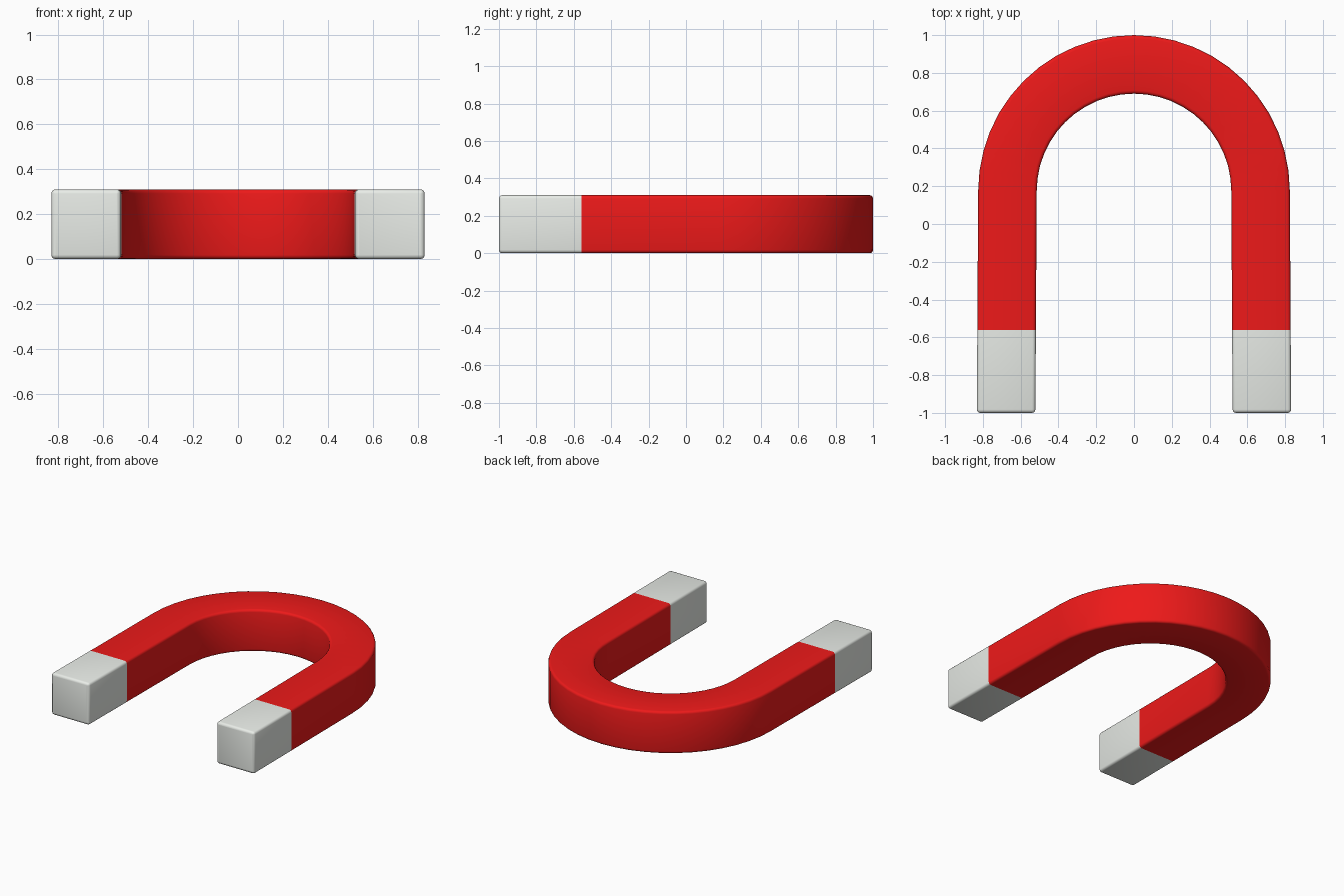
import bpy, bmesh
from math import sin, cos, pi, radians
from mathutils import Vector

if "Cube" in bpy.data.objects:
    bpy.data.objects.remove(bpy.data.objects["Cube"])

W = 0.31        # square bar thickness
R = 0.018       # edge rounding
MID = 0.67      # radius of the bend's centre line
CY = 0.175      # bend centre
SEAM = -0.56    # where the pole tips begin
STEPS = 24


def section(inset=0.0):
    """Rounded square (across, up), shrunk by inset."""
    h, r = W / 2 - inset, max(R - inset, 0.001)
    pts = []
    for q in range(4):
        sx, sy = ((1, 1), (-1, 1), (-1, -1), (1, -1))[q]
        for k in range(4):
            a = q * pi / 2 + k * pi / 6
            pts.append((sx * (h - r) + r * cos(a), sy * (h - r) + r * sin(a)))
    return pts


def sweep(name, stations, color, cap_end=False):
    """Skin sections along stations of (centre, outward direction, inset)."""
    bm = bmesh.new()
    rings = []
    for (x, y), (dx, dy), inset in stations:
        rings.append([bm.verts.new((x + u * dx, y + u * dy, W / 2 + v))
                      for u, v in section(inset)])
    for a, b in zip(rings, rings[1:]):
        for i in range(len(a)):
            j = (i + 1) % len(a)
            bm.faces.new((a[i], a[j], b[j], b[i]))
    if cap_end:
        bm.faces.new(rings[-1])
    bmesh.ops.recalc_face_normals(bm, faces=bm.faces)
    # An open tube still needs its walls facing outward
    f = max(bm.faces, key=lambda f: f.calc_center_median().z)
    if f.normal.z < 0:
        bmesh.ops.reverse_faces(bm, faces=bm.faces)
    mesh = bpy.data.meshes.new(name)
    bm.to_mesh(mesh)
    bm.free()
    obj = bpy.data.objects.new(name, mesh)
    bpy.context.collection.objects.link(obj)
    mat = bpy.data.materials.new(name + "_paint")
    mat.diffuse_color = color
    mat.use_nodes = True
    mat.node_tree.nodes["Principled BSDF"].inputs["Base Color"].default_value = mat.diffuse_color
    mesh.materials.append(mat)
    bpy.ops.object.select_all(action='DESELECT')
    obj.select_set(True)
    bpy.context.view_layer.objects.active = obj
    bpy.ops.object.shade_smooth_by_angle(angle=radians(35))
    return obj


def leg_x(y):
    """Legs splay outward very slightly toward the tips."""
    return MID + 0.007 * (CY - y) / (CY + 1)


# Red horseshoe body: leg, bend, leg
body = [((leg_x(SEAM), SEAM), (1, 0), 0)]
for i in range(STEPS + 1):
    a = pi * i / STEPS
    d = (cos(a), sin(a))
    body.append(((MID * d[0], CY + MID * d[1]), d, 0))
body.append(((-leg_x(SEAM), SEAM), (-1, 0), 0))
sweep("magnet_body", body, (0.85, 0.01, 0.01, 1))

# Pale pole tips with rounded ends
for side, label in ((1, "right"), (-1, "left")):
    ends = [(SEAM, 0), (-1 + R, 0), (-1 + R * 0.5, R * 0.134),
            (-1 + R * 0.134, R * 0.5), (-1, R)]
    sweep("pole_tip_" + label,
          [((side * leg_x(y), y), (side, 0), ins) for y, ins in ends],
          (0.82, 0.85, 0.81, 1), cap_end=True)
